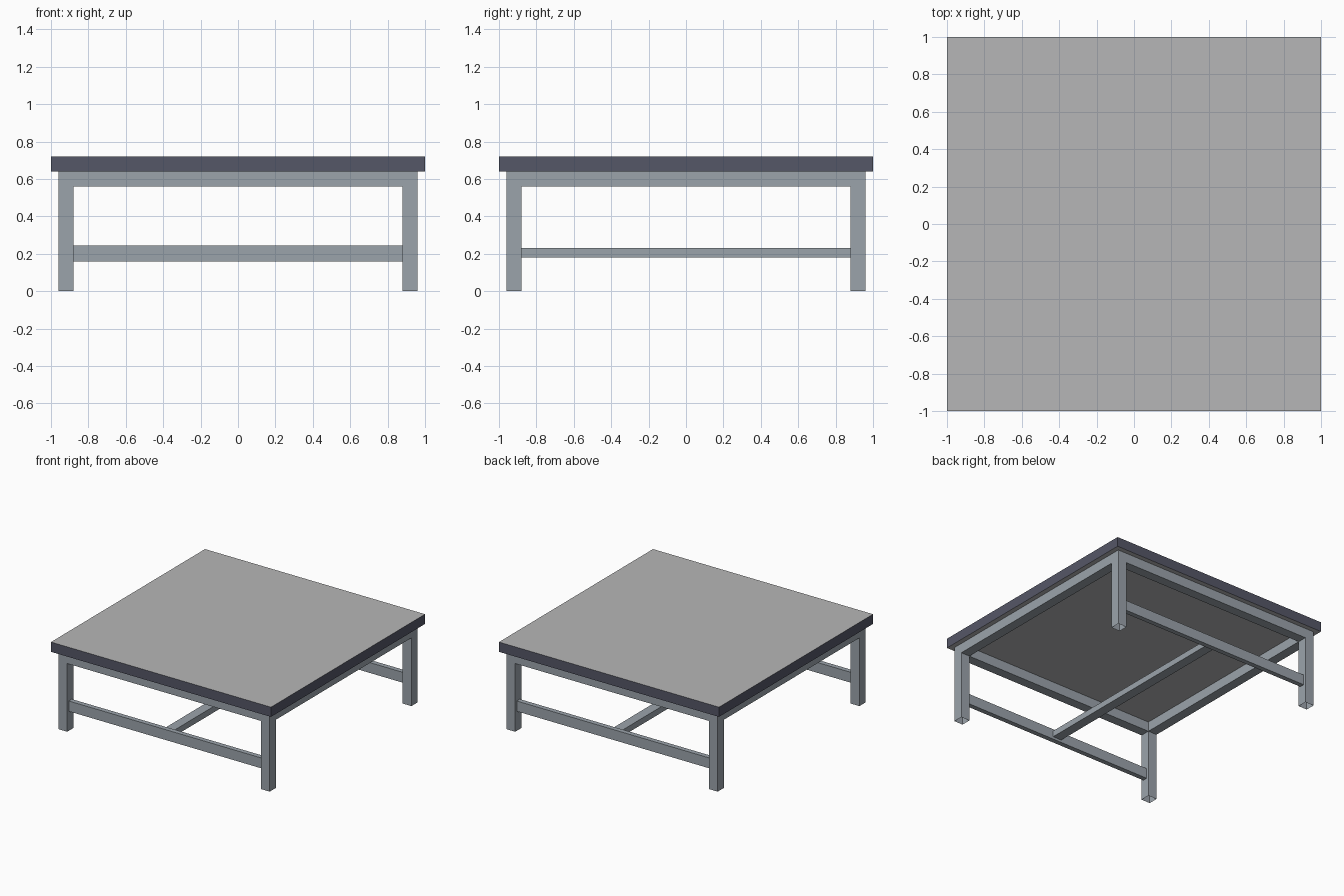
import bpy, bmesh
from mathutils import Vector

if "Cube" in bpy.data.objects:
    bpy.data.objects.remove(bpy.data.objects["Cube"])


def material(name, rgb):
    m = bpy.data.materials.new(name)
    m.diffuse_color = (*rgb, 1)
    m.use_nodes = True
    m.node_tree.nodes["Principled BSDF"].inputs["Base Color"].default_value = m.diffuse_color
    return m


metal = material("blue_grey_metal", (0.33, 0.37, 0.41))
edge = material("dark_edge", (0.091, 0.095, 0.135))
surface = material("light_grey_surface", (0.47, 0.47, 0.475))


def box(name, lo, hi, mats, open_bottom=False):
    """Box between two corners; a second material goes on top and bottom faces."""
    lo, hi = Vector(lo), Vector(hi)
    bm = bmesh.new()
    bmesh.ops.create_cube(bm, size=1)
    for v in bm.verts:
        v.co = Vector([(lo[i] + hi[i]) / 2 + v.co[i] * (hi[i] - lo[i]) for i in range(3)])
    bm.normal_update()
    for f in bm.faces:
        if len(mats) > 1 and abs(f.normal.z) > 0.5:
            f.material_index = 1
    if open_bottom:
        bmesh.ops.delete(bm, geom=[f for f in bm.faces if f.normal.z < -0.5], context='FACES')
    mesh = bpy.data.meshes.new(name)
    bm.to_mesh(mesh)
    bm.free()
    for m in mats:
        mesh.materials.append(m)
    obj = bpy.data.objects.new(name, mesh)
    bpy.context.collection.objects.link(obj)
    return obj


OUT, IN = 0.96, 0.88      # outer and inner faces of the frame
TOP = 0.64                # underside of the table top

# Table top: dark sides, light faces
box("table_top", (-1, -1, TOP), (1, 1, 0.72), [edge, surface])

# Legs: square tubes, open at the foot
for sx, xn in ((-1, "left"), (1, "right")):
    for sy, yn in ((-1, "front"), (1, "back")):
        cx, cy = sx * 0.92, sy * 0.92
        box(f"{yn}_{xn}_leg", (cx - 0.04, cy - 0.04, 0), (cx + 0.04, cy + 0.04, TOP),
            [metal], open_bottom=True)

# Aprons under the top and low stretchers
for s, xn, yn in ((-1, "left", "front"), (1, "right", "back")):
    c = s * 0.92
    box(f"{yn}_apron", (-IN, c - 0.04, 0.56), (IN, c + 0.04, TOP), [metal])
    box(f"{xn}_apron", (c - 0.04, -IN, 0.56), (c + 0.04, IN, TOP), [metal])
    box(f"{yn}_stretcher", (-IN, c - 0.02, 0.16), (IN, c + 0.02, 0.245), [metal])

# Centre stretcher joining the two low stretchers
box("centre_stretcher", (-0.04, -0.90, 0.18), (0.04, 0.90, 0.23), [metal])
